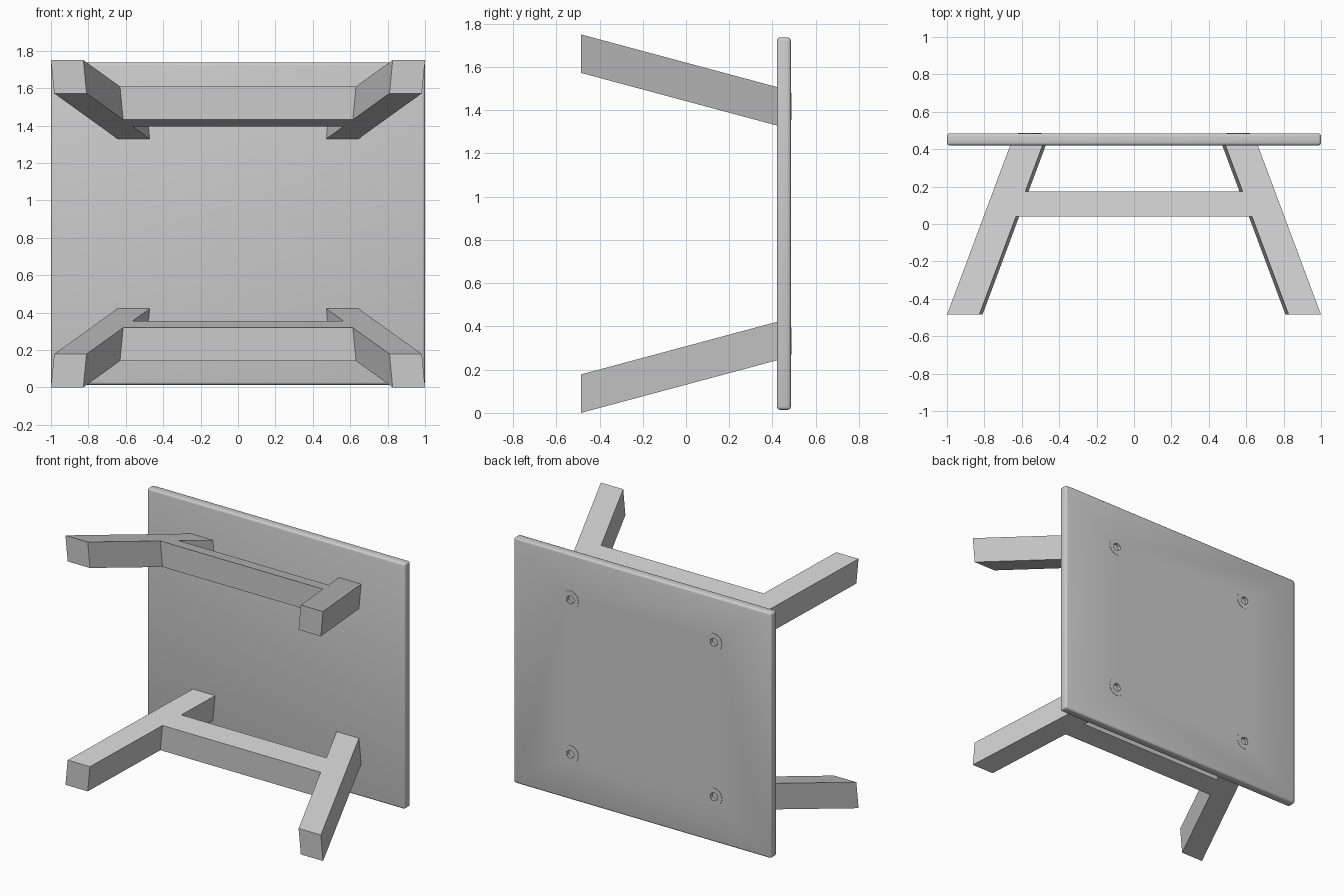
import bpy
import bmesh
import math
from mathutils import Matrix, Vector

cube = bpy.data.objects.get("Cube")
if cube:
    bpy.data.objects.remove(cube, do_unlink=True)

# Overall measures: the table lies on its side, its top at the back
MID_Z = 0.875
FOOT_Y, JOINT_Y, BACK_Y = -0.485, 0.42, 0.485
BOLT_X, BOLT_Z = 0.557, 0.542

grey = bpy.data.materials.new("plain grey")
grey.use_nodes = True
grey.diffuse_color = (0.6, 0.6, 0.6, 1)
grey.node_tree.nodes["Principled BSDF"].inputs["Base Color"].default_value = (0.6, 0.6, 0.6, 1)


def finish(name, bm):
    """Turn a bmesh into a coloured object."""
    bmesh.ops.recalc_face_normals(bm, faces=bm.faces)
    mesh = bpy.data.meshes.new(name)
    bm.to_mesh(mesh)
    bm.free()
    mesh.materials.append(grey)
    obj = bpy.data.objects.new(name, mesh)
    bpy.context.collection.objects.link(obj)
    return obj


def beam(name, start, end):
    """Join two matching four-cornered ends into a solid bar."""
    bm = bmesh.new()
    a = [bm.verts.new(p) for p in start]
    b = [bm.verts.new(p) for p in end]
    bm.faces.new(a)
    bm.faces.new(b)
    for i in range(4):
        j = (i + 1) % 4
        bm.faces.new((a[i], a[j], b[j], b[i]))
    return finish(name, bm)


def leg_section(y, sx, sz):
    """Slanted leg section at depth y: outer low, outer high, inner high, inner low."""
    t = (y - FOOT_Y) / (JOINT_Y - FOOT_Y)
    dx, dz = -0.338 * t, 0.243 * t
    corners = ((1.0, 0), (0.983, 0.178), (0.81, 0.178), (0.827, 0))
    return [Vector((sx * (x + dx), y, MID_Z + sz * (z + dz - MID_Z))) for x, z in corners]


# Splayed legs and the stretchers flush between each pair
for sz, level in ((1, "lower"), (-1, "upper")):
    for sx, side in ((1, "left"), (-1, "right")):
        beam(f"{level}_{side}_leg", leg_section(FOOT_Y, sx, sz), leg_section(JOINT_Y, sx, sz))
    ends = []
    for sx in (1, -1):
        front = leg_section(0.04, sx, sz)
        back = leg_section(0.175, sx, sz)
        ends.append((front[3], front[2], back[2], back[3]))
    beam(f"{level}_stretcher", *ends)

# Tabletop slab with rounded edges
bm = bmesh.new()
size = Matrix.Diagonal((2.0, BACK_Y - JOINT_Y, 1.722, 1))
bmesh.ops.create_cube(bm, size=1,
                      matrix=Matrix.Translation((0, (BACK_Y + JOINT_Y) / 2, MID_Z)) @ size)
bmesh.ops.bevel(bm, geom=bm.edges[:], offset=0.015, segments=3, profile=0.5, affect="EDGES")
tabletop = finish("tabletop", bm)

# Bolt sockets sunk into the outer face
bm = bmesh.new()
spots = [(sx * BOLT_X, MID_Z + sz * BOLT_Z) for sx in (1, -1) for sz in (1, -1)]
for x, z in spots:
    bmesh.ops.create_cone(bm, cap_ends=True, segments=24, radius1=0.027, radius2=0.027, depth=0.04,
                          matrix=Matrix.Translation((x, BACK_Y, z)) @ Matrix.Rotation(math.pi / 2, 4, "X"))
cutter = finish("socket_cutter", bm)
cutter.hide_render = True
cut = tabletop.modifiers.new("sockets", "BOOLEAN")
cut.operation = "DIFFERENCE"
cut.solver = "EXACT"
cut.object = cutter
bpy.context.view_layer.update()
evaluated = tabletop.evaluated_get(bpy.context.evaluated_depsgraph_get())
tabletop.data = bpy.data.meshes.new_from_object(evaluated)
tabletop.modifiers.clear()
bpy.data.objects.remove(cutter, do_unlink=True)

# Thin washers around the sockets
washers = []
for i, (x, z) in enumerate(spots):
    bm = bmesh.new()
    ring = [bm.verts.new((x + r, y, z))
            for r, y in ((0.03, BACK_Y - 0.002), (0.062, BACK_Y - 0.002),
                         (0.062, BACK_Y + 0.002), (0.03, BACK_Y + 0.002))]
    edges = [bm.edges.new((ring[k], ring[(k + 1) % 4])) for k in range(4)]
    bmesh.ops.spin(bm, geom=ring + edges, cent=(x, BACK_Y, z), axis=(0, 1, 0),
                   angle=math.tau, steps=32)
    bmesh.ops.remove_doubles(bm, verts=bm.verts, dist=0.0005)
    washers.append(finish(f"washer_{i + 1}", bm))

# Smooth the rounded parts, keeping sharp edges
bpy.ops.object.select_all(action="DESELECT")
for obj in [tabletop] + washers:
    obj.select_set(True)
bpy.context.view_layer.objects.active = tabletop
bpy.ops.object.shade_smooth_by_angle(angle=math.radians(35))
